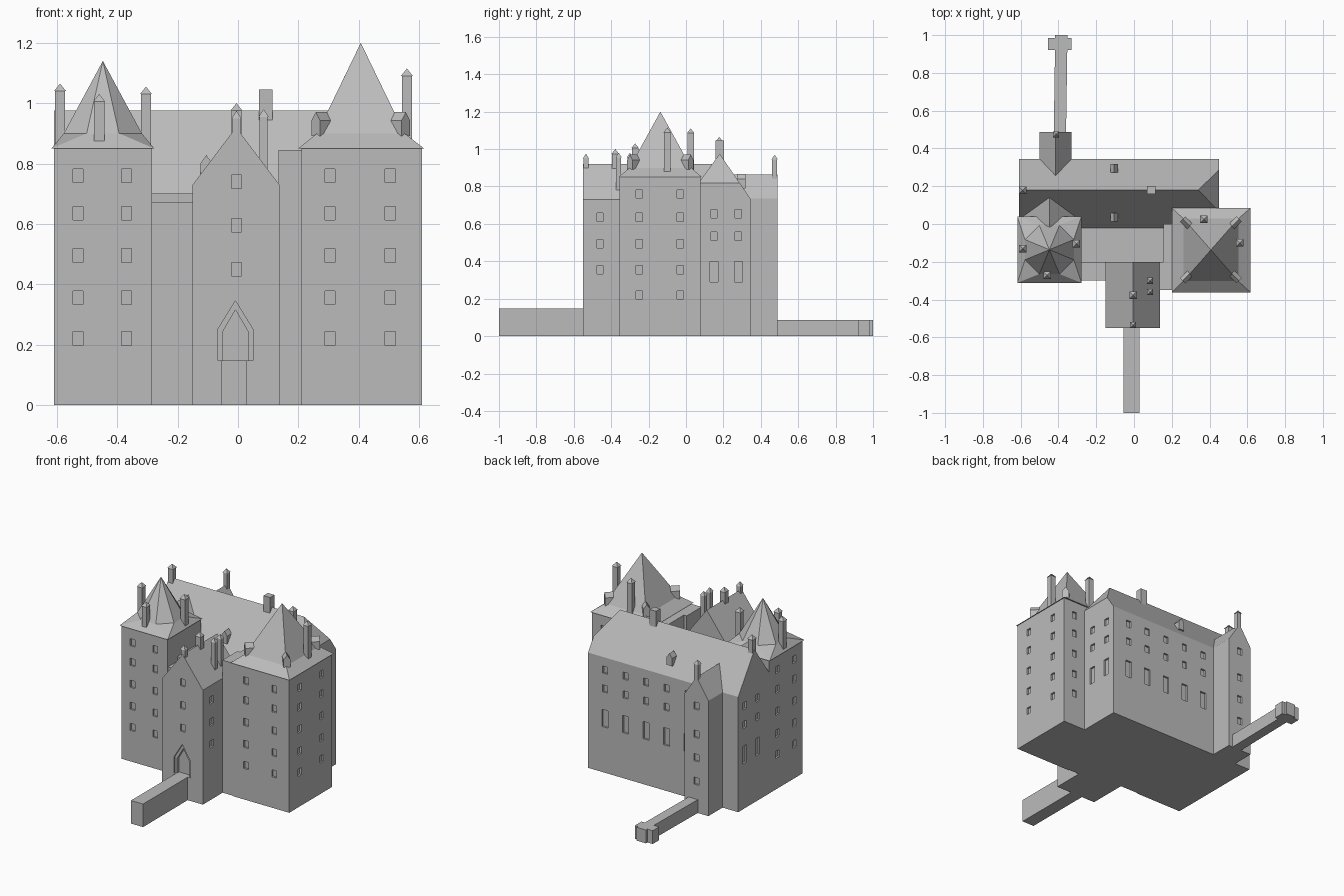
import bpy, bmesh
from math import pi, cos, sin
from mathutils import Matrix, Vector

if "Cube" in bpy.data.objects:
    bpy.data.objects.remove(bpy.data.objects["Cube"])

stone = bpy.data.materials.new("grey_stone")
stone.use_nodes = True
GREY = (0.5, 0.5, 0.5, 1)
stone.diffuse_color = GREY
stone.node_tree.nodes["Principled BSDF"].inputs["Base Color"].default_value = GREY


def add_hull(bm, pts):
    """Add one convex solid to a bmesh."""
    tmp = bmesh.new()
    for p in pts:
        tmp.verts.new(p)
    res = bmesh.ops.convex_hull(tmp, input=tmp.verts)
    junk = [v for v in res["geom_interior"] if isinstance(v, bmesh.types.BMVert)]
    bmesh.ops.delete(tmp, geom=junk, context="VERTS")
    bmesh.ops.dissolve_limit(tmp, angle_limit=0.01, verts=tmp.verts, edges=tmp.edges)
    bmesh.ops.recalc_face_normals(tmp, faces=tmp.faces)
    me = bpy.data.meshes.new("piece")
    tmp.to_mesh(me)
    tmp.free()
    bm.from_mesh(me)
    bpy.data.meshes.remove(me)


def finish(name, bm):
    me = bpy.data.meshes.new(name)
    bm.to_mesh(me)
    bm.free()
    me.materials.append(stone)
    ob = bpy.data.objects.new(name, me)
    bpy.context.scene.collection.objects.link(ob)
    return ob


def solid(name, *hulls):
    bm = bmesh.new()
    for pts in hulls:
        add_hull(bm, pts)
    return finish(name, bm)


def rect(x0, x1, y0, y1, z):
    return [(x, y, z) for x in (x0, x1) for y in (y0, y1)]


def box(x0, x1, y0, y1, z0, z1):
    return rect(x0, x1, y0, y1, z0) + rect(x0, x1, y0, y1, z1)


def prism_y(profile, y0, y1):
    return [(x, y, z) for x, z in profile for y in (y0, y1)]


def house(x0, x1, z0, eave, ridge):
    return [(x0, z0), (x1, z0), (x1, eave), ((x0 + x1) / 2, ridge), (x0, eave)]


def windows(axis, plane, across, heights, w=0.034, h=0.045, d=0.012):
    """Cutter boxes for a grid of windows on a wall facing x or y."""
    out = []
    for a in across:
        for z in heights:
            s, t = (a - w / 2, a + w / 2), (plane - d, plane + d)
            xy = t + s if axis == "x" else s + t
            out.append(box(*xy, z - h / 2, z + h / 2))
    return out


def carve(ob, cutters):
    cut = solid("window_cutter", *cutters)
    cut.hide_render = True
    mod = ob.modifiers.new("carve", "BOOLEAN")
    mod.object, mod.operation, mod.solver = cut, "DIFFERENCE", "EXACT"
    bpy.context.view_layer.update()
    old = ob.data
    ob.data = bpy.data.meshes.new_from_object(
        ob.evaluated_get(bpy.context.evaluated_depsgraph_get()))
    ob.modifiers.clear()
    bpy.data.objects.remove(cut)
    bpy.data.meshes.remove(old)


FLOORS = (0.22, 0.355, 0.495, 0.635, 0.76)
UPPER = (0.535, 0.655)
HALL_L, HALL_R, BACK, RIDGE_Y, RIDGE_Z = -0.61, 0.45, 0.345, 0.18, 0.975

# Great hall with a half-hipped end
bm = bmesh.new()
section = [(-0.02, 0), (BACK, 0), (BACK, 0.735), (RIDGE_Y, RIDGE_Z), (-0.02, 0.70)]
add_hull(bm, [(x, y, z) for x in (HALL_L, HALL_R) for y, z in section])
res = bmesh.ops.bisect_plane(bm, geom=bm.verts[:] + bm.edges[:] + bm.faces[:],
                             plane_co=(HALL_R, 0, 0.82), plane_no=(0.155, 0, 0.11),
                             clear_outer=True)
bmesh.ops.holes_fill(bm, edges=[e for e in bm.edges if e.is_boundary])
bmesh.ops.recalc_face_normals(bm, faces=bm.faces)
hall = finish("great_hall", bm)
bays = [0.33 - 0.145 * i for i in range(5)]
cuts = windows("y", BACK, bays, UPPER) + windows("y", BACK, bays, [0.345], 0.042, 0.11)
for end in (HALL_L, HALL_R):
    cuts += windows("x", end, (0.15, 0.28), UPPER)
    cuts += windows("x", end, (0.15, 0.28), [0.345], 0.042, 0.11)
carve(hall, cuts)

# Low ranges between the towers
solid("front_range", box(-0.29, 0.22, -0.30, -0.19, 0, 0.67))
solid("middle_range", box(-0.29, 0.22, -0.205, 0, 0, 0.70))
solid("tower_annex", box(0.135, 0.23, -0.35, -0.2, 0, 0.845),
      box(0.155, 0.23, -0.21, 0, 0, 0.845))

# Left tower
LX, LY = -0.448, -0.136
left = solid("left_tower", box(-0.61, -0.285, -0.305, 0.032, 0, 0.85))
carve(left, windows("y", -0.305, (-0.53, -0.37), FLOORS)
      + windows("x", -0.61, (-0.22, -0.05), FLOORS))
octagon = [(LX + 0.14 * cos(pi / 8 + i * pi / 4), LY + 0.14 * sin(pi / 8 + i * pi / 4), 0.90)
           for i in range(8)]
solid("left_tower_eaves", rect(-0.618, -0.278, -0.312, 0.04, 0.85) + octagon)
solid("left_tower_spire", octagon + [(LX, LY, 1.14)])
solid("left_tower_saddle", prism_y([(-0.60, 0.77), (-0.30, 0.77), (LX, 0.92)], -0.03, 0.145))

# Right tower
RX, RY = 0.407, -0.137
right = solid("right_tower", box(0.21, 0.61, -0.355, 0.078, 0, 0.85))
carve(right, windows("y", -0.355, (0.305, 0.505), FLOORS)
      + windows("x", 0.61, (-0.25, -0.03), FLOORS)
      + windows("y", 0.078, (0.53,), FLOORS))
base = rect(RX - 0.145, RX + 0.145, RY - 0.165, RY + 0.165, 0.90)
solid("right_tower_eaves", rect(0.2, 0.617, -0.362, 0.085, 0.85) + base)
solid("right_tower_spire", base + [(RX, RY, 1.2)])

# Gatehouse with a stepped pointed doorway
gate = solid("gatehouse", prism_y(house(-0.15, 0.137, 0, 0.73, 0.92), -0.55, -0.2))
carve(gate, windows("y", -0.55, (-0.005,), (0.45, 0.595, 0.74), 0.034)
      + windows("x", 0.137, (-0.46,), FLOORS[1:4])
      + windows("x", -0.15, (-0.46,), FLOORS[1:4]))
carve(gate, [prism_y(house(-0.067, 0.05, 0.147, 0.25, 0.345), -0.57, -0.54)])
carve(gate, [prism_y(house(-0.052, 0.035, 0.147, 0.24, 0.315), -0.57, -0.52)])

# Rear stair tower
stair = solid("stair_tower", prism_y(house(-0.5, -0.33, 0, 0.735, 0.865), 0.25, 0.488))
carve(stair, windows("y", 0.488, (-0.415,), (0.2, 0.35, 0.5, 0.68)))

# Bridges
solid("front_bridge", box(-0.055, 0.03, -1, -0.53, 0, 0.147))
solid("rear_bridge", [(x + s, y, z) for x in (-0.035, 0.03) for z in (0, 0.085)
                      for s, y in ((-0.39, 0.47), (-0.382, 1.0))])
solid("rear_bridge_head", box(-0.455, -0.33, 0.92, 0.985, 0, 0.085))


# Chimneys and gable finials
def chimney(name, x, y, z0, top, w=0.034, cap=0.025):
    r, q = w / 2, w / 2 + 0.003
    solid(name, box(x - r, x + r, y - r, y + r, z0, top - cap),
          rect(x - q, x + q, y - q, y + q, top - cap) + [(x, y, top)])


stacks = {
    "left_tower_chimney": [(-0.59, -0.13, 0.86, 1.065), (-0.305, -0.105, 0.86, 1.055),
                           (-0.46, -0.272, 0.87, 1.03)],
    "right_tower_chimney": [(0.56, -0.1, 0.88, 1.115), (0.37, 0.025, 0.88, 1.11)],
    "gatehouse_chimney": [(-0.005, -0.378, 0.86, 1.0), (0.085, -0.36, 0.78, 0.98, 0.027),
                          (0.085, -0.3, 0.78, 0.98, 0.027)],
    "gable_finial": [(-0.005, -0.535, 0.88, 0.975, 0.027), (-0.413, 0.474, 0.82, 0.97, 0.027),
                     (-0.59, 0.178, 0.92, 1.065)],
}
for name, spots in stacks.items():
    for spot in spots:
        chimney(name, *spot)
solid("ridge_chimney", box(0.07, 0.115, 0.158, 0.202, 0.93, 1.045))


# Dormers
def dormer(name, x, y, z, angle, length=0.06):
    shape = prism_y(house(-0.02, 0.02, 0, 0.05, 0.078), -length / 2, length / 2)
    turn = Matrix.Rotation(angle, 3, "Z")
    solid(name, [turn @ Vector(p) + Vector((x, y, z)) for p in shape])


for sx in (-1, 1):
    for sy in (-1, 1):
        dormer("corner_dormer", RX + sx * 0.128, RY + sy * 0.142, 0.892, -sx * sy * pi / 4)
dormer("rear_dormer", -0.105, 0.295, 0.79, 0, 0.045)
dormer("front_dormer", -0.105, 0.035, 0.75, 0, 0.045)
